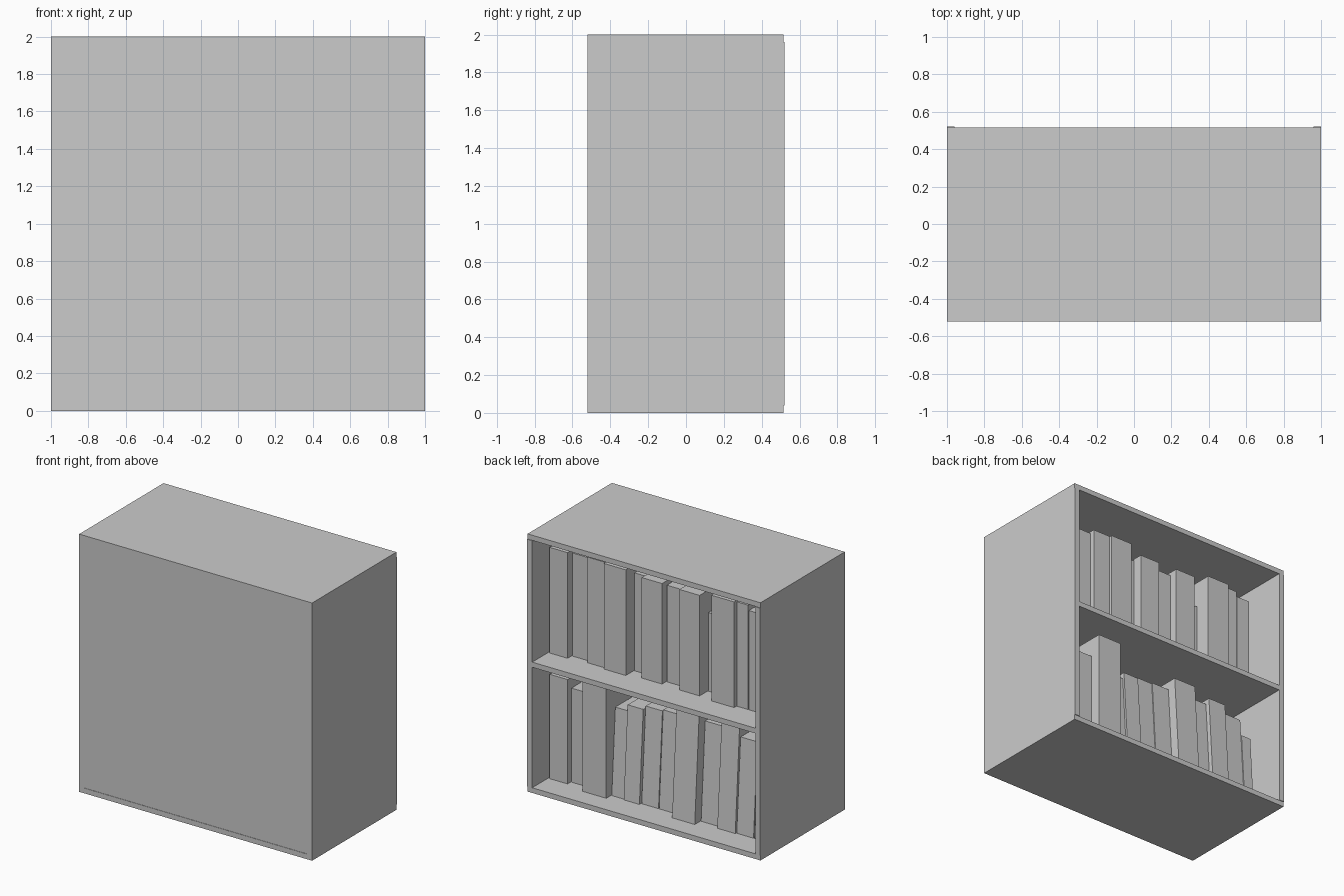
import bpy
import bmesh

cube = bpy.data.objects.get("Cube")
if cube:
    bpy.data.objects.remove(cube, do_unlink=True)

GREY = (0.6, 0.6, 0.6, 1)
grey = bpy.data.materials.new("plain_grey")
grey.use_nodes = True
grey.diffuse_color = GREY
grey.node_tree.nodes["Principled BSDF"].inputs["Base Color"].default_value = GREY

HALF_DEPTH = 0.52
BOARD = 0.04
SHELF_TOP = 1.015


def box(name, x, y, z, spine_radius=0, lean=0):
    """Box from (low, high) ranges; may round its +y upright edges and lean back."""
    bm = bmesh.new()
    bmesh.ops.create_cube(bm, size=1)
    for v in bm.verts:
        v.co = [r[0] if c < 0 else r[1] for c, r in zip(v.co, (x, y, z))]
    if spine_radius:
        edges = [e for e in bm.edges if all(v.co.y == y[1] for v in e.verts)
                 and e.verts[0].co.x == e.verts[1].co.x]
        bmesh.ops.bevel(bm, geom=edges, offset=spine_radius, segments=3,
                        profile=0.5, affect='EDGES')
    for v in bm.verts:
        v.co.y -= lean * (v.co.z - z[0])
    bmesh.ops.recalc_face_normals(bm, faces=bm.faces)
    mesh = bpy.data.meshes.new(name)
    bm.to_mesh(mesh)
    bm.free()
    mesh.materials.append(grey)
    obj = bpy.data.objects.new(name, mesh)
    bpy.context.collection.objects.link(obj)
    if spine_radius:
        bpy.context.view_layer.objects.active = obj
        bpy.ops.object.select_all(action='DESELECT')
        obj.select_set(True)
        bpy.ops.object.shade_smooth_by_angle()
    return obj


# Case: side walls, closed panel, top, bottom and middle shelf
inner = 1 - BOARD
rim = (-HALF_DEPTH, HALF_DEPTH - 0.005)
span = (-inner, inner)
box("left_side", (inner, 1), (-HALF_DEPTH, HALF_DEPTH), (BOARD, 2 - BOARD))
box("right_side", (-1, -inner), (-HALF_DEPTH, HALF_DEPTH), (BOARD, 2 - BOARD))
box("top_board", (-1, 1), rim, (2 - BOARD, 2))
box("bottom_board", (-1, 1), rim, (0, BOARD))
box("closed_panel", span, (-HALF_DEPTH + 0.003, -HALF_DEPTH + BOARD), (BOARD, 2 - BOARD))
box("middle_shelf", span, (-HALF_DEPTH + BOARD, rim[1]), (SHELF_TOP - BOARD, SHELF_TOP))


def book_row(name, floor, books, first_leaning):
    """Books run from +x to -x: right edge, spine setback, height."""
    left = 0.95
    for i, (right, setback, height) in enumerate(books):
        spine = HALF_DEPTH - setback
        box(f"{name}_book_{i + 1}", (right + 0.003, left - 0.003),
            (spine - 0.65, spine), (floor, floor + height),
            spine_radius=min(0.035, (left - right) * 0.25),
            lean=0.065 if i >= first_leaning else 0)
        left = right


book_row("upper", SHELF_TOP, [
    (0.79, 0.20, 0.82), (0.64, 0.25, 0.80), (0.485, 0.22, 0.82), (0.29, 0.20, 0.82),
    (0.18, 0.30, 0.76), (0, 0.23, 0.78), (-0.15, 0.28, 0.75), (-0.33, 0.22, 0.78),
    (-0.44, 0.32, 0.61), (-0.64, 0.20, 0.82), (-0.74, 0.23, 0.81), (-0.86, 0.23, 0.77),
], 99)
book_row("lower", BOARD, [
    (0.79, 0.20, 0.81), (0.64, 0.24, 0.73), (0.43, 0.16, 0.88), (0.32, 0.22, 0.67),
    (0.18, 0.21, 0.72), (0.03, 0.23, 0.74), (-0.13, 0.23, 0.75), (-0.33, 0.16, 0.82),
    (-0.49, 0.23, 0.76), (-0.65, 0.20, 0.80), (-0.80, 0.21, 0.73), (-0.89, 0.21, 0.60),
], 3)
